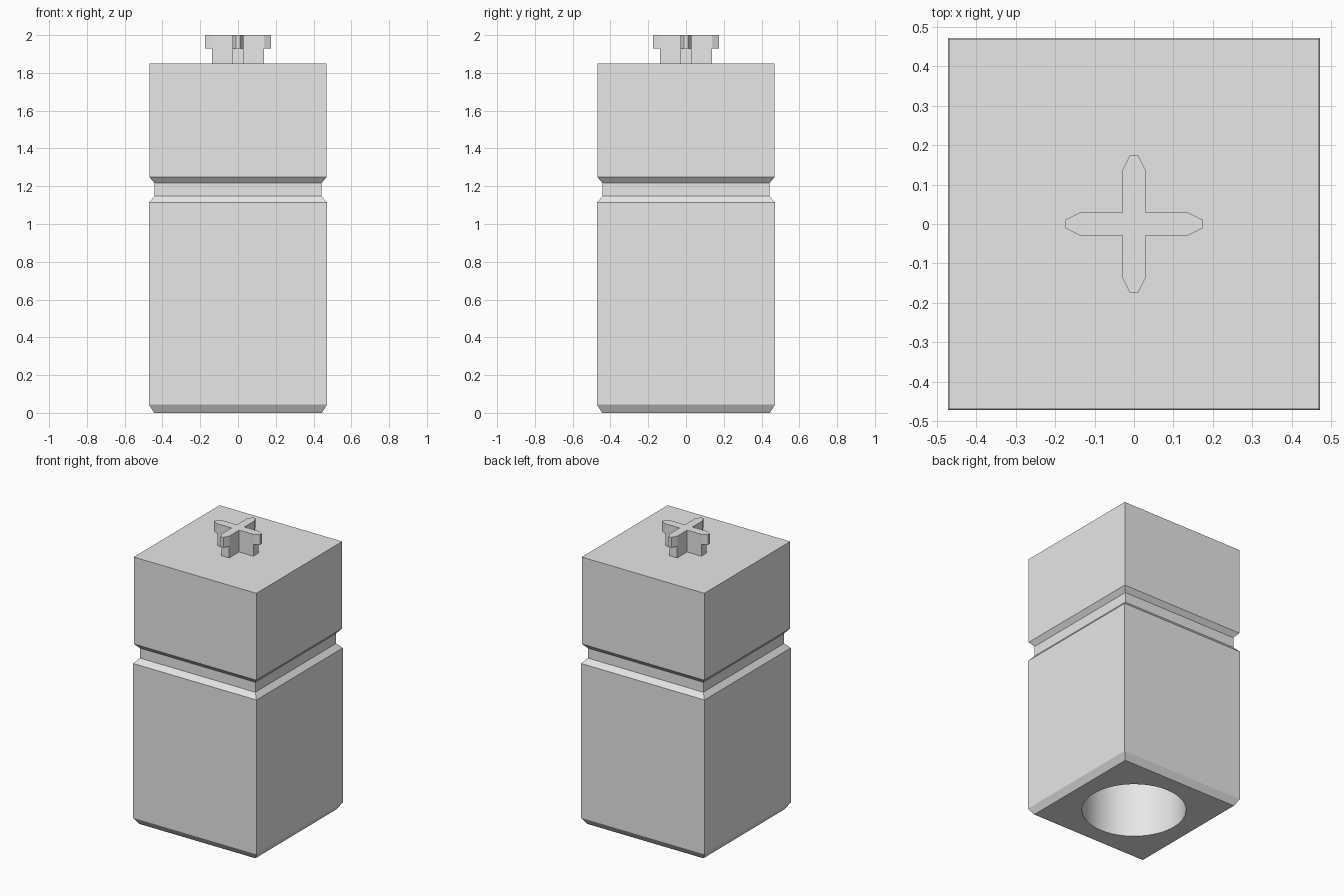
import bpy
import bmesh
import math

default_cube = bpy.data.objects.get("Cube")
if default_cube:
    bpy.data.objects.remove(default_cube, do_unlink=True)

grey = bpy.data.materials.new("light_grey")
grey.use_nodes = True
grey.diffuse_color = (0.8, 0.8, 0.8, 1)
grey.node_tree.nodes["Principled BSDF"].inputs["Base Color"].default_value = (0.8, 0.8, 0.8, 1)


def stack(name, sections):
    """Solid skinned through (outline, height) sections, bottom to top."""
    bm = bmesh.new()
    rings = [[bm.verts.new((x, y, z)) for x, y in outline] for outline, z in sections]
    for low, high in zip(rings, rings[1:]):
        for i in range(len(low)):
            j = (i + 1) % len(low)
            bm.faces.new((low[i], low[j], high[j], high[i]))
    bm.faces.new(rings[0][::-1])
    bm.faces.new(rings[-1])
    bmesh.ops.recalc_face_normals(bm, faces=bm.faces)
    mesh = bpy.data.meshes.new(name)
    bm.to_mesh(mesh)
    bm.free()
    mesh.materials.append(grey)
    obj = bpy.data.objects.new(name, mesh)
    bpy.context.collection.objects.link(obj)
    return obj


def square(r):
    return [(-r, -r), (r, -r), (r, r), (-r, r)]


def cross(arm):
    """Repeat the outline of one arm, pointing along +x, four times."""
    points = []
    for c, s in ((1, 0), (0, 1), (-1, 0), (0, -1)):
        points += [(x * c - y * s, x * s + y * c) for x, y in arm]
    return points


# Square body with a chamfered foot and a groove around the upper part
profile = [(0.444, 0), (0.472, 0.045), (0.472, 1.113), (0.442, 1.147),
           (0.442, 1.216), (0.469, 1.248), (0.469, 1.849)]
body = stack("body", [(square(r), z) for r, z in profile])

# Round socket bored into the underside
bpy.ops.mesh.primitive_cylinder_add(vertices=64, radius=0.326, depth=2, location=(0, 0, 0))
cutter = bpy.context.object
cutter.name = "socket_cutter"
cutter.hide_render = True
cutter.data.materials.append(grey)
bore = body.modifiers.new("socket", "BOOLEAN")
bore.operation = "DIFFERENCE"
bore.solver = "EXACT"
bore.object = cutter
bpy.ops.object.select_all(action="DESELECT")
body.select_set(True)
bpy.context.view_layer.objects.active = body
bpy.ops.object.modifier_apply(modifier=bore.name)
bpy.data.objects.remove(cutter, do_unlink=True)
bpy.ops.object.shade_smooth_by_angle(angle=math.radians(20))

# Cross-shaped peg: short square-ended stem below a wider tapered head
w = 0.029
stem_outline = cross([(w, -w), (0.138, -w), (0.138, w)])
head_outline = cross([(w, -w), (0.137, -w), (0.175, -0.01), (0.175, 0.01), (0.137, w)])
stack("peg_stem", [(stem_outline, 1.849), (stem_outline, 1.93)])
stack("peg_head", [(head_outline, 1.93), (head_outline, 2)])
